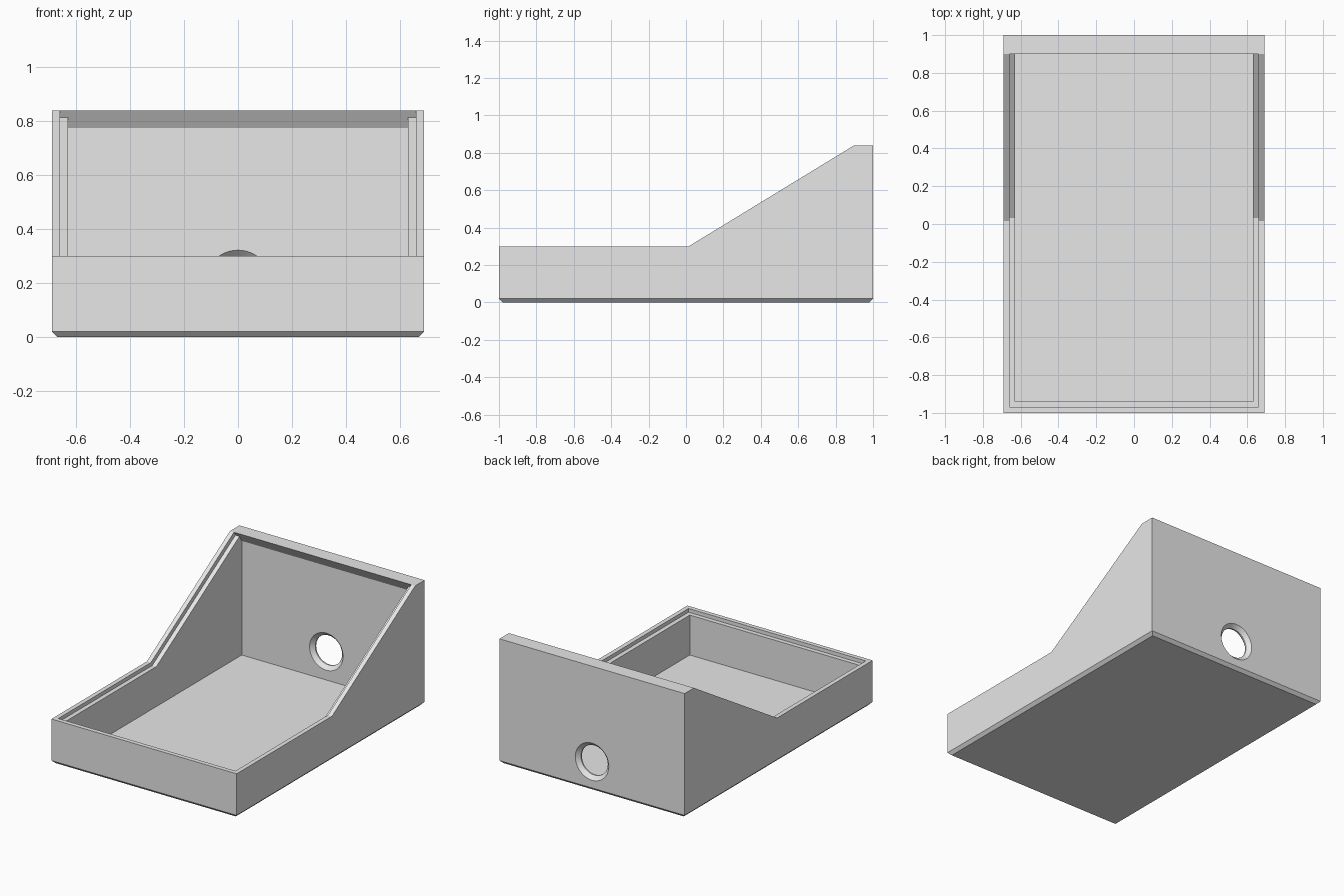
import bpy
import bmesh
import math

cube = bpy.data.objects.get("Cube")
if cube:
    bpy.data.objects.remove(cube, do_unlink=True)

HALF_W, TOP, LOW = 0.69, 0.84, 0.30
KINK, CREST = 0.015, 0.90
SLOPE = (TOP - LOW) / (CREST - KINK)

grey = bpy.data.materials.new("plain_grey")
grey.use_nodes = True
grey.diffuse_color = (0.8, 0.8, 0.8, 1)
grey.node_tree.nodes["Principled BSDF"].inputs["Base Color"].default_value = (0.8, 0.8, 0.8, 1)


def make_object(name, bm):
    bmesh.ops.recalc_face_normals(bm, faces=bm.faces[:])
    mesh = bpy.data.meshes.new(name)
    bm.to_mesh(mesh)
    bm.free()
    mesh.materials.append(grey)
    obj = bpy.data.objects.new(name, mesh)
    bpy.context.collection.objects.link(obj)
    return obj


def prism(profile, half_width):
    """Extrude a side profile of (y, z) points across x."""
    bm = bmesh.new()
    face = bm.faces.new([bm.verts.new((-half_width, y, z)) for y, z in profile])
    new = bmesh.ops.extrude_face_region(bm, geom=[face])["geom"]
    verts = [g for g in new if isinstance(g, bmesh.types.BMVert)]
    bmesh.ops.translate(bm, verts=verts, vec=(2 * half_width, 0, 0))
    return bm


def lathe_y(profile, centre_z, sides=48):
    """Revolve (y, radius) points about a line along y."""
    bm = bmesh.new()
    rings = []
    for y, r in profile:
        angles = [2 * math.pi * i / sides for i in range(sides)]
        rings.append([bm.verts.new((r * math.cos(a), y, centre_z + r * math.sin(a)))
                      for a in angles])
    for a, b in zip(rings, rings[1:]):
        for i in range(sides):
            j = (i + 1) % sides
            bm.faces.new((a[i], a[j], b[j], b[i]))
    bm.faces.new(rings[0])
    bm.faces.new(rings[-1])
    return bm


def under_lip(z):
    """Point on the plane that runs square to the slope under the rear lip."""
    return (CREST + (TOP - z) * SLOPE, z)


# Outer shell with a chamfered base
bm = prism([(-1, 0), (1, 0), (1, TOP), (CREST, TOP), (KINK, LOW), (-1, LOW)], HALF_W)
base_edges = [e for e in bm.edges if all(v.co.z < 0.001 for v in e.verts)]
bmesh.ops.bevel(bm, geom=base_edges, offset=0.02, segments=1, affect='EDGES')
case = make_object("sloped_case", bm)

# Recess that leaves a panel ledge just below the rim
ledge_z, ledge_drop = LOW - 0.025, 0.035
ledge_kink = KINK + (ledge_drop - 0.025) / SLOPE
ledge_top = TOP - ledge_drop / (1 + SLOPE ** 2)
recess = make_object("ledge_recess_cutter", prism(
    [(-0.97, ledge_z), (ledge_kink, ledge_z), under_lip(ledge_top),
     under_lip(1), (-0.97, 1)], 0.66))

# Main cavity
back_in = 0.94
lip_z = TOP - (back_in - CREST) / SLOPE
cavity = make_object("cavity_cutter", prism(
    [(-0.94, 0.006), (back_in, 0.006), (back_in, lip_z),
     under_lip(1), (-0.94, 1)], 0.63))

# Cable hole through the rear wall, chamfered on both sides
hole = make_object("cable_hole_cutter", lathe_y(
    [(0.93, 0.135), (0.965, 0.1), (0.975, 0.1), (1.01, 0.135)], 0.197))

bpy.ops.object.select_all(action='DESELECT')
case.select_set(True)
bpy.context.view_layer.objects.active = case
for cutter in (recess, cavity, hole):
    cutter.hide_render = True
    mod = case.modifiers.new(cutter.name, 'BOOLEAN')
    mod.operation = 'DIFFERENCE'
    mod.solver = 'EXACT'
    mod.object = cutter
    bpy.ops.object.modifier_apply(modifier=mod.name)
    bpy.data.objects.remove(cutter, do_unlink=True)

bpy.ops.object.shade_smooth_by_angle(angle=math.radians(20))
